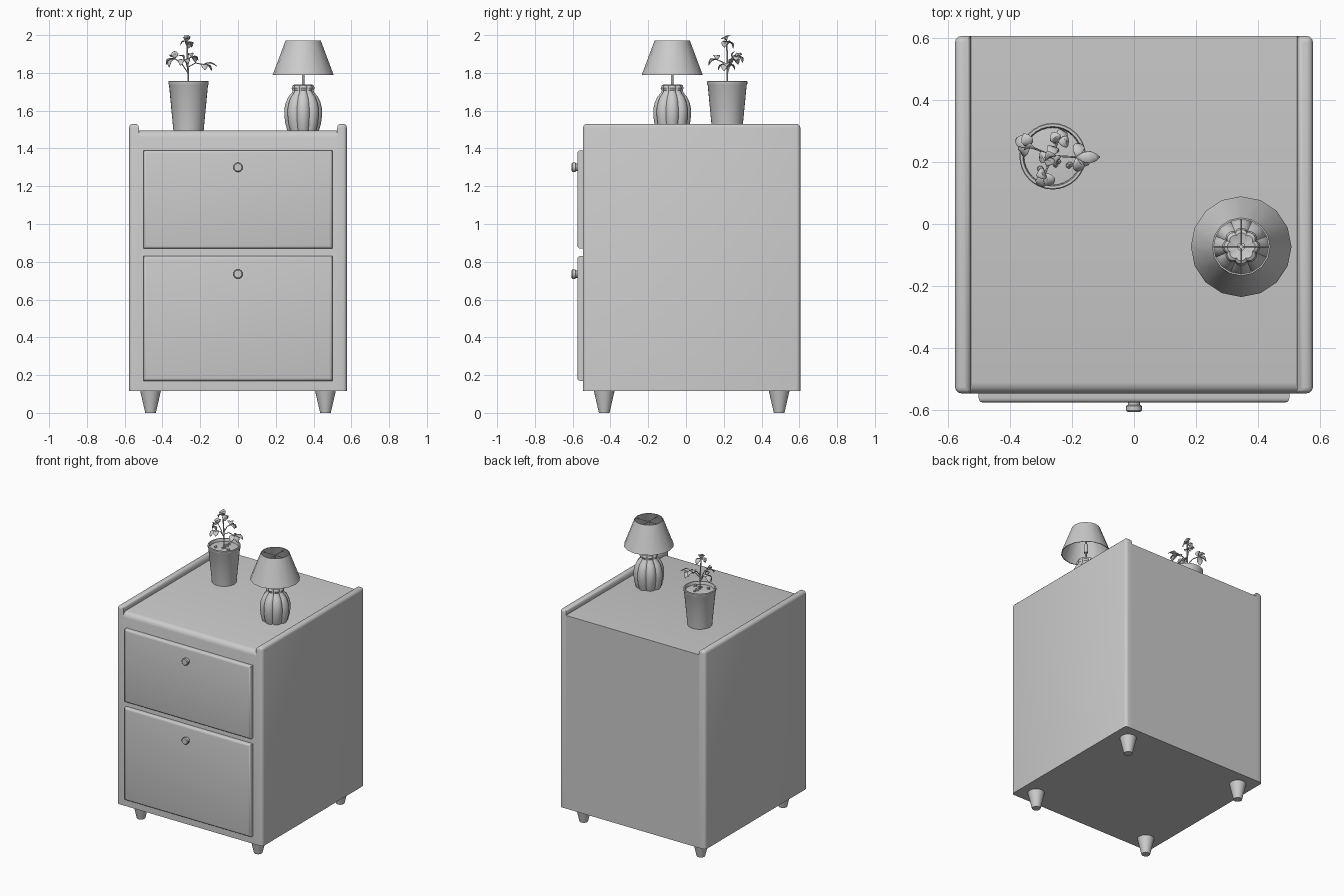
import bpy, bmesh, random
from math import sin, cos, pi, radians
from mathutils import Vector

if "Cube" in bpy.data.objects:
    bpy.data.objects.remove(bpy.data.objects["Cube"])

random.seed(4)


def finish(name, bm, smooth=35):
    bmesh.ops.recalc_face_normals(bm, faces=bm.faces)
    me = bpy.data.meshes.new(name)
    bm.to_mesh(me)
    bm.free()
    ob = bpy.data.objects.new(name, me)
    bpy.context.collection.objects.link(ob)
    if smooth:
        bpy.ops.object.select_all(action='DESELECT')
        ob.select_set(True)
        bpy.context.view_layer.objects.active = ob
        bpy.ops.object.shade_smooth_by_angle(angle=radians(smooth))
    return ob


def box(name, lo, hi, width=0, pick=lambda m: True, segs=3):
    """Box between two corners; edges whose midpoint passes pick are rounded."""
    bm = bmesh.new()
    bmesh.ops.create_cube(bm, size=1)
    for v in bm.verts:
        v.co = Vector([lo[i] + (v.co[i] + .5) * (hi[i] - lo[i]) for i in range(3)])
    if width:
        es = [e for e in bm.edges if pick((e.verts[0].co + e.verts[1].co) / 2)]
        bmesh.ops.bevel(bm, geom=es, offset=width, segments=segs, profile=.5, affect='EDGES')
    return finish(name, bm)


def lathe(name, prof, at, n=32, lobe=None, closed=False, smooth=35):
    """Revolve (radius, z) points; lobe(angle) scales the radius."""
    bm = bmesh.new()
    rings = []
    for r, z in prof:
        ring = []
        for i in range(n):
            a = 2 * pi * i / n - pi / 2
            k = r * (lobe(a) if lobe else 1)
            ring.append(bm.verts.new((at[0] + k * cos(a), at[1] + k * sin(a), at[2] + z)))
        rings.append(ring)
    pairs = list(zip(rings, rings[1:])) + ([(rings[-1], rings[0])] if closed else [])
    for p, q in pairs:
        for i in range(n):
            j = (i + 1) % n
            bm.faces.new((p[i], p[j], q[j], q[i]))
    if not closed:
        bm.faces.new(rings[0])
        bm.faces.new(rings[-1])
    return finish(name, bm, smooth)


def tube(name, pts, r):
    cu = bpy.data.curves.new(name, 'CURVE')
    cu.dimensions = '3D'
    cu.bevel_depth = r
    cu.bevel_resolution = 1
    cu.use_fill_caps = True
    sp = cu.splines.new('POLY')
    sp.points.add(len(pts) - 1)
    for p, c in zip(sp.points, pts):
        p.co = (*c, 1)
    ob = bpy.data.objects.new(name, cu)
    bpy.context.collection.objects.link(ob)
    return ob


# Cabinet: body with rounded front top edge, side panels rising as rails
F, B, Z0 = -.545, .605, .115
box('cabinet_body', (-.526, F, Z0), (.526, B, 1.495), .035,
    lambda m: m.z > 1.4 and m.y < F + .01)
for s, side in ((-1, 'left'), (1, 'right')):
    xs = sorted((s * .525, s * .576))
    box(side + '_side_panel', (xs[0], F, Z0), (xs[1], B, 1.53), .02,
        lambda m: m.z > 1.5 or (abs(m.x) > .57 and abs(m.z - .8225) < .1 and abs(m.y - .03) > .3))

# Drawers and knobs
for nm, a, b, k in (('upper', .87, 1.39, 1.3), ('lower', .17, .83, .735)):
    box(nm + '_drawer', (-.5, -.575, a), (.5, F + .01, b), .015, lambda m: m.y < -.57)
    knob = lathe(nm + '_knob', [(.02, 0), (.02, .012), (.025, .016), (.025, .03), (.02, .035)],
                 (0, 0, 0), 24)
    knob.rotation_euler = (pi / 2, 0, 0)
    knob.location = (0, -.57, k)

# Tapered legs
for x, sx in ((-.463, 'left'), (.463, 'right')):
    for y, sy in ((-.433, 'front'), (.493, 'back')):
        lathe(f'{sy}_{sx}_leg', [(.028, 0), (.055, .117)], (x, y, 0), 24)

# Plant pot with soil and pebbles
P = (-.262, .218, 1.494)
lathe('plant_pot', [(.08, 0), (.103, .24), (.107, .248), (.107, .26), (.104, .263),
                    (.096, .263), (.093, .258), (.091, .23)], P)
lathe('soil', [(.09, .22), (.094, .243), (.04, .249)], P)
bm = bmesh.new()
for i in range(9):
    a, r = random.uniform(0, 2 * pi), random.uniform(.02, .07)
    g = bmesh.ops.create_icosphere(bm, subdivisions=1, radius=random.uniform(.007, .012))
    bmesh.ops.translate(bm, verts=g['verts'],
                        vec=(P[0] + r * cos(a), P[1] + r * sin(a), 1.745))
finish('pebbles', bm, 0)

# Plant stem, branches and folded leaves
top = (-.27, .215, 1.965)
tube('plant_stem', [(P[0], P[1], 1.73), (-.266, .22, 1.85), top], .0045)
hubs = [(-.335, .25, 1.875), (-.285, .165, 1.87), (-.185, .215, 1.845), (-.245, .265, 1.885)]
for i, h in enumerate(hubs):
    s = Vector((-.265, .22, 1.80 + .015 * i))
    mid = s.lerp(Vector(h), .5) + Vector((0, 0, .015))
    tube(f'plant_branch_{i + 1}', [s, mid, h], .003)

bm = bmesh.new()


def leaf(base, tip, w=.019):
    base, tip = Vector(base), Vector(tip)
    d = tip - base
    side = d.cross(Vector((0, 0, 1)))
    side = side.normalized() if side.length > 1e-4 else Vector((1, 0, 0))
    up = side.cross(d).normalized()
    rows = []
    for t, k in ((0, .1), (.25, .8), (.55, 1), (.82, .65), (1, .08)):
        c = base + d * t + up * .012 * sin(pi * t)
        rows.append([bm.verts.new(c + side * w * k * s + up * .006 * k * abs(s))
                     for s in (-1, 0, 1)])
    for p, q in zip(rows, rows[1:]):
        for j in (0, 1):
            bm.faces.new((p[j], p[j + 1], q[j + 1], q[j]))


for h, offs in zip(hubs + [top], (
        [(-.045, .025, -.03), (-.02, .042, .01), (-.03, -.02, -.045), (.0, .01, .04)],
        [(-.02, -.045, -.03), (.02, -.04, -.02), (-.03, -.01, .02)],
        [(.075, 0, -.01), (.01, -.045, -.03), (.01, .045, -.03), (.045, -.015, -.035)],
        [(.02, .035, -.03), (-.02, .03, .01), (.035, 0, -.02)],
        [(-.035, 0, -.02), (.025, -.012, -.03), (-.01, .02, .033), (-.01, -.03, .015),
         (.01, .035, -.035)])):
    for o in offs:
        leaf(h, Vector(h) + Vector(o))
leaves = finish('leaves', bm)
sol = leaves.modifiers.new('thickness', 'SOLIDIFY')
sol.thickness = .002

# Lamp: lobed base, stem, open shade on thin spokes
L = (.345, -.073, 1.494)
lathe('lamp_base', [(.083, 0), (.094, .035), (.1, .08), (.1, .115), (.092, .15), (.078, .18),
                    (.06, .2), (.055, .212), (.061, .225), (.055, .24), (.045, .245), (.02, .238)],
      L, 64, lambda a: .86 + .14 * abs(cos(4 * (a + pi / 2))) ** .7)
lathe('lamp_stem', [(.006, .23), (.006, .465)], L, 12)
lathe('bulb_socket', [(.013, .3), (.013, .36)], L, 16)
lathe('lamp_shade', [(.162, .294), (.093, .478), (.088, .478), (.157, .294)], L, 16,
      closed=True, smooth=30)
for i in range(4):
    a = i * pi / 2
    c = Vector(L) + Vector((0, 0, .46))
    tube(f'shade_spoke_{i + 1}', [c, c + Vector((.095 * cos(a), .095 * sin(a), 0))], .002)
